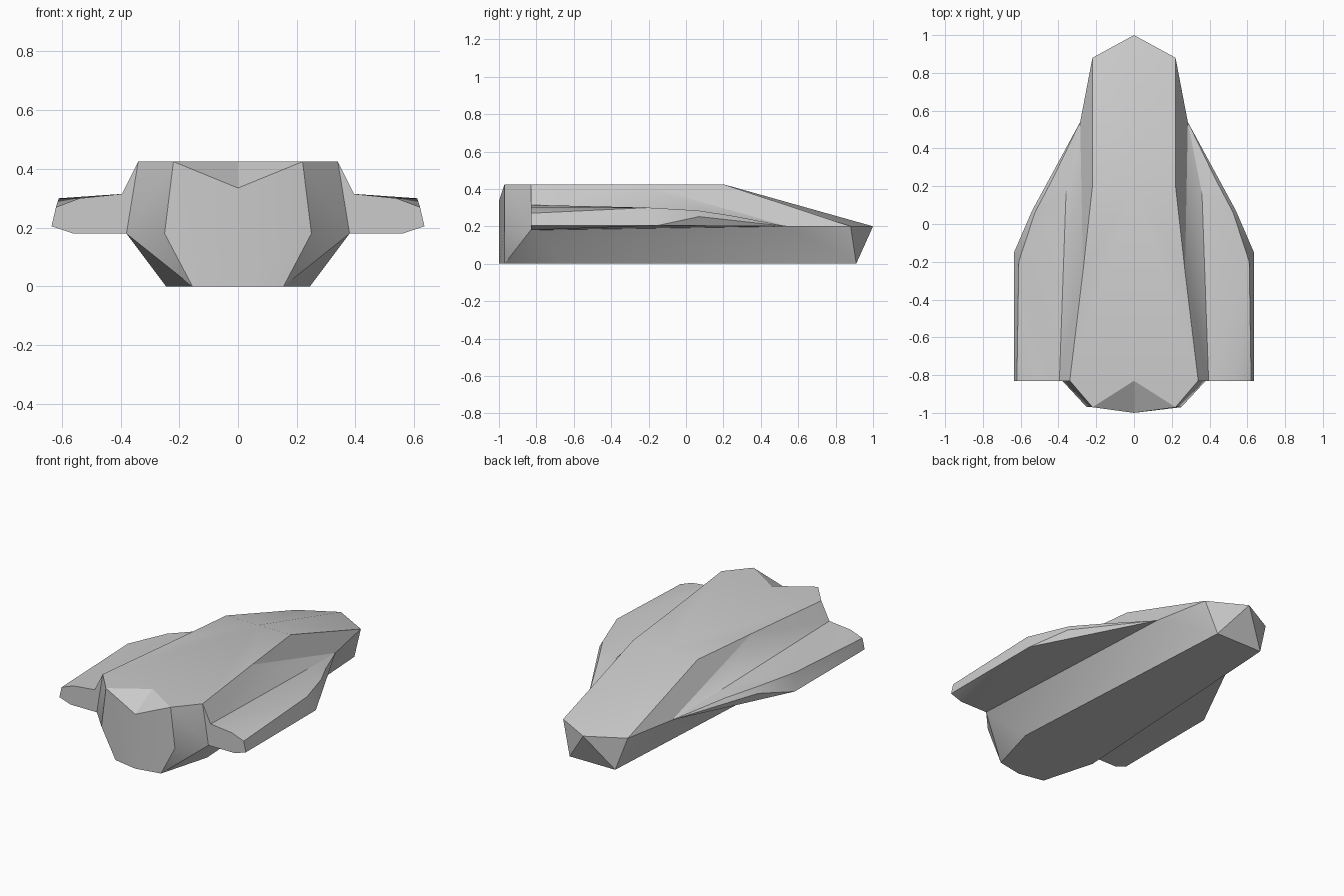
import bpy, bmesh, math

cube = bpy.data.objects.get("Cube")
if cube:
    bpy.data.objects.remove(cube)

GREY = (0.6, 0.6, 0.6, 1.0)
mat = bpy.data.materials.new("hull_grey")
mat.use_nodes = True
mat.diffuse_color = GREY
mat.node_tree.nodes["Principled BSDF"].inputs["Base Color"].default_value = GREY

# Key points of the left half
P = dict(
    # centre line
    stern_top=(0, -1, .335), stern_low=(0, -1, 0), deck_rear=(0, -.83, .425),
    deck_mid=(0, .2, .425), nose=(0, 1, .2), keel=(0, .91, 0),
    # stern frame and widest hull frame
    f1=(.22, -.97, .425), f2=(.25, -.97, .18), f3=(.155, -.97, 0),
    s1=(.34, -.83, .425), s2=(.38, -.83, .18), s3=(.245, -.65, 0),
    # deck edge, chine and bow
    d1=(.27, -.25, .425), d2=(.22, .2, .425), bow=(.22, .88, .2),
    chine=(.285, .54, .2), bow_low=(.155, .91, 0),
    # wing end profile
    w1=(.395, -.83, .315), w2=(.54, -.83, .3), w3=(.62, -.83, .27),
    w4=(.635, -.83, .205), w5=(.56, -.83, .18),
    # wing root notch and leading edge
    notch=(.36, .16, .265), o1=(.61, -.2, .3), o2=(.635, -.15, .205),
    up=(.525, .06, .285), low=(.54, .07, .252), lead=(.43, .24, .258),
)

hull = """
stern_top f1 f2 f3 stern_low
stern_top f1 deck_rear
f1 s1 deck_rear
deck_rear s1 d1 d2 deck_mid
deck_mid d2 bow nose
f1 s1 s2 f2
f2 s2 f3
f3 s2 s3
s2 s3 bow_low chine
chine bow_low bow
stern_low f3 s3 bow_low keel
nose bow bow_low
nose bow_low keel
d1 d2 bow chine
d1 s1 w1 notch
d1 notch chine
"""
wing = """
s1 w1 w2 w3 w4 w5 s2
w1 w2 o1 notch
o1 up notch
notch up lead
notch lead chine
w2 w3 o1
w3 w4 o2 o1
o1 o2 low up
up low lead
w5 w4 o2
s2 w5 o2 chine
chine o2 low
chine low lead
"""

# Build both halves as one closed shell
bm = bmesh.new()
for side in (1, -1):
    verts = {n: bm.verts.new((side * x, y, z)) for n, (x, y, z) in P.items()}
    for line in (hull + wing).split("\n"):
        if line:
            bm.faces.new([verts[n] for n in line.split()])
bmesh.ops.remove_doubles(bm, verts=bm.verts, dist=0.0005)
bmesh.ops.recalc_face_normals(bm, faces=bm.faces)

mesh = bpy.data.meshes.new("winged_hull")
bm.to_mesh(mesh)
bm.free()
mesh.materials.append(mat)
obj = bpy.data.objects.new("winged_hull", mesh)
bpy.context.collection.objects.link(obj)

# Soft shading with crisp creases
bpy.ops.object.select_all(action='DESELECT')
obj.select_set(True)
bpy.context.view_layer.objects.active = obj
bpy.ops.object.shade_smooth_by_angle(angle=math.radians(30))
